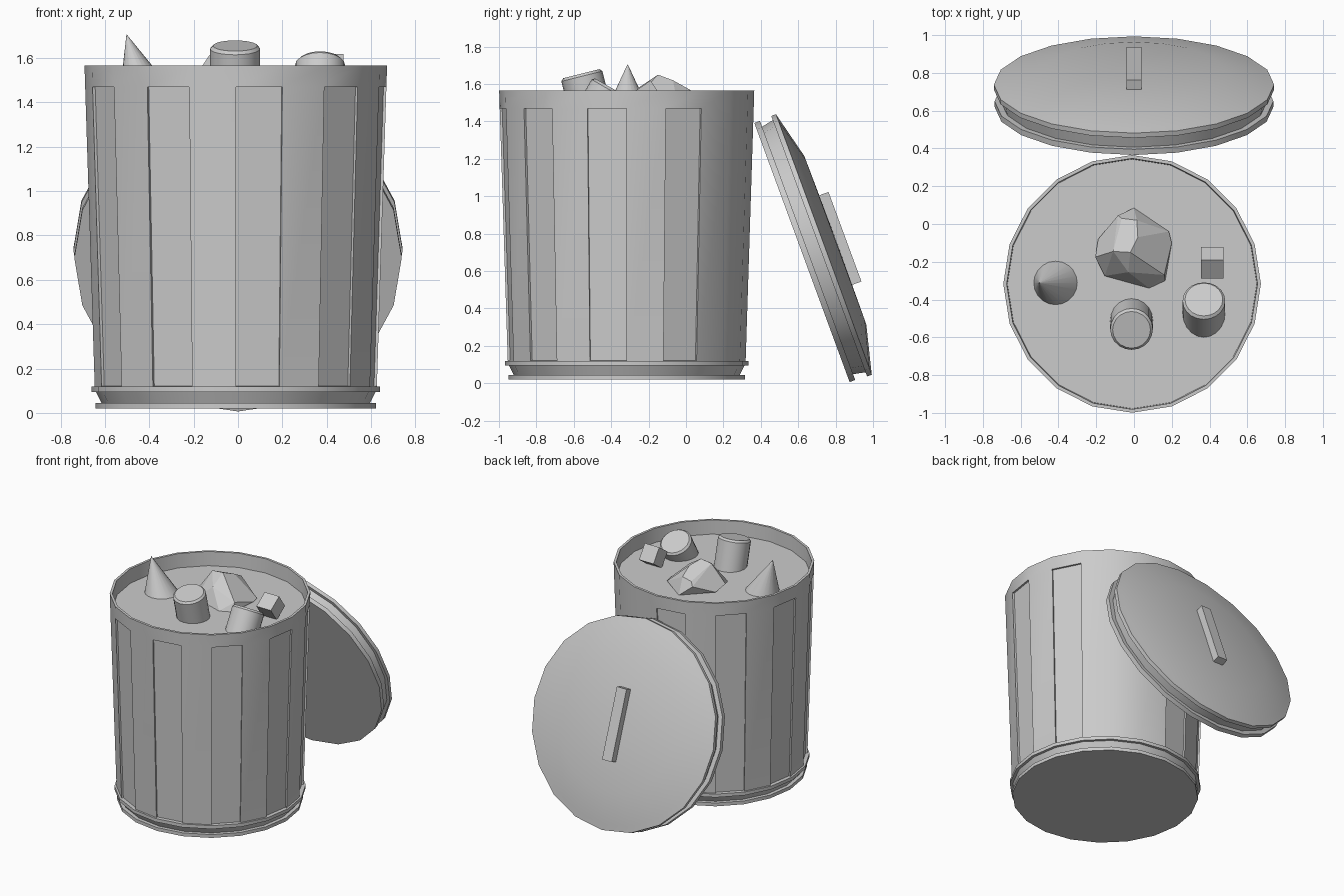
import bpy, bmesh
from math import sin, cos, pi, radians

if "Cube" in bpy.data.objects:
    bpy.data.objects.remove(bpy.data.objects["Cube"])

SIDES = 20


def finish(name, bm, loc=(0, 0, 0), rot=(0, 0, 0), smooth=True):
    bmesh.ops.recalc_face_normals(bm, faces=bm.faces)
    me = bpy.data.meshes.new(name)
    bm.to_mesh(me)
    bm.free()
    ob = bpy.data.objects.new(name, me)
    bpy.context.collection.objects.link(ob)
    ob.location, ob.rotation_euler = loc, rot
    if smooth:
        bpy.ops.object.select_all(action='DESELECT')
        ob.select_set(True)
        bpy.context.view_layer.objects.active = ob
        bpy.ops.object.shade_smooth_by_angle(angle=radians(25))
    return ob


def lathe(profile):
    """Spin (radius, z) points into a closed solid with capped ends."""
    bm = bmesh.new()
    rings = [[bm.verts.new((r * cos(2 * pi * i / SIDES), r * sin(2 * pi * i / SIDES), z))
              for i in range(SIDES)] for r, z in profile]
    rows = []
    for a, b in zip(rings, rings[1:]):
        rows.append([bm.faces.new((a[i], a[(i + 1) % SIDES], b[(i + 1) % SIDES], b[i]))
                     for i in range(SIDES)])
    bm.faces.new(rings[0][::-1])
    bm.faces.new(rings[-1])
    return bm, rows


def box(name, size, loc, rot):
    bm = bmesh.new()
    bmesh.ops.create_cube(bm, size=1)
    bmesh.ops.scale(bm, vec=size, verts=bm.verts)
    return finish(name, bm, loc, rot, False)


# Bin: two base rings, flared wall, open rim and the rubbish surface inside
bm, rows = lathe([(.632, .02), (.632, .045), (.605, .045), (.63, .095), (.65, .095),
                  (.65, .12), (.636, .12), (.679, 1.47), (.682, 1.565),
                  (.664, 1.565), (.66, 1.46)])
bmesh.ops.recalc_face_normals(bm, faces=bm.faces)
# Recessed panels on every other wall face, with one left plain at the back
panels = [rows[6][i] for i in range(1, SIDES, 2) if i != 3]
bmesh.ops.inset_individual(bm, faces=panels, thickness=.001, depth=-.013)
finish("bin_body", bm, (-.01, -.317, 0))

# Lid leaning on the back of the bin
lid_loc, lid_tilt = (0, .62, .699), (radians(-69.8), 0, 0)
bm, _ = lathe([(.738, 0), (.738, .032), (.705, .032), (.718, .098), (.742, .098),
               (.742, .125), (.70, .135), (.48, .19), (.05, .194)])
lid = finish("lid", bm, lid_loc, lid_tilt)
handle = box("lid_handle", (.08, .51, .07), (0, 0, .21), (0, 0, 0))
handle.parent = lid

# Two tilted cans with softened top edges
can = [(.113, -.3), (.113, -.014), (.1, 0)]
finish("front_can", lathe(can)[0], (-.013, -.56, 1.655), (radians(14), 0, 0))
finish("side_can", lathe(can)[0], (.37, -.40, 1.58), (radians(-30), 0, 0))

# Cone leaning to the left
bm, _ = lathe([(.12, 1.45), (.001, 1.705)])
for v in bm.verts:
    if v.co.z > 1.6:
        v.co.x -= .09
finish("cone", bm, (-.412, -.312, 0))

# Small tilted box
box("small_box", (.12, .12, .12), (.415, -.205, 1.535), (radians(35), 0, 0))

# Faceted lump of rubbish, as a convex hull
points = [(0, .085, 1.46), (.185, -.04, 1.47), (.20, -.10, 1.47), (.165, -.30, 1.46),
          (.08, -.34, 1.46), (-.155, -.275, 1.47), (-.205, -.175, 1.50), (-.19, -.08, 1.47),
          (-.085, .045, 1.53), (-.065, .03, 1.56), (.015, .02, 1.57), (.02, -.07, 1.62),
          (-.02, -.15, 1.65), (-.11, -.145, 1.64), (.04, -.20, 1.60), (-.03, -.255, 1.58),
          (.16, -.27, 1.52)]
bm = bmesh.new()
for p in points:
    bm.verts.new(p)
hull = bmesh.ops.convex_hull(bm, input=bm.verts)
bmesh.ops.delete(bm, geom=list({v for v in hull["geom_interior"] if isinstance(v, bmesh.types.BMVert)}),
                 context='VERTS')
bmesh.ops.dissolve_limit(bm, angle_limit=radians(8), verts=bm.verts, edges=bm.edges)
finish("rubbish_lump", bm, smooth=False)
